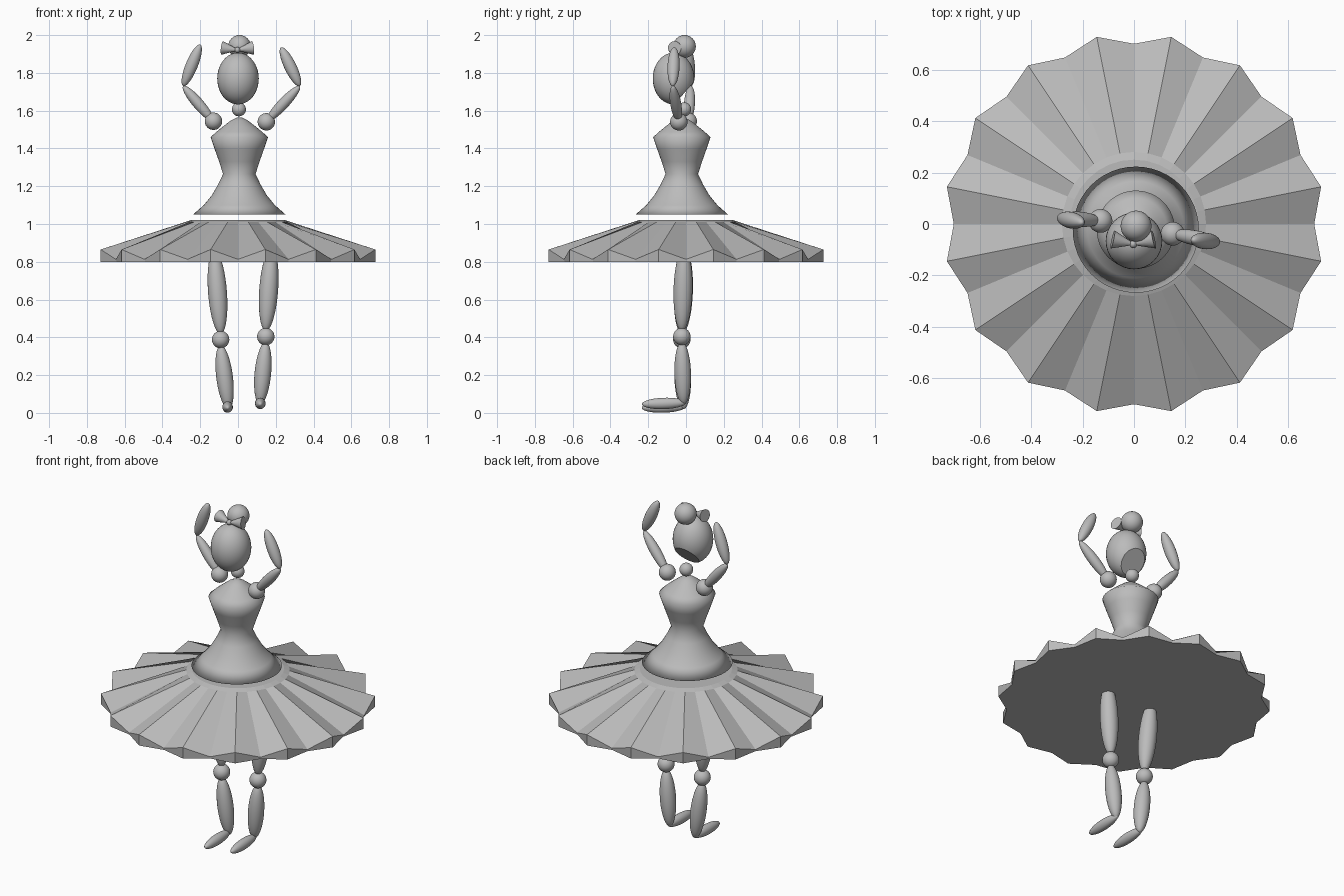
import bpy, bmesh, math
from mathutils import Vector, Matrix

cube = bpy.data.objects.get("Cube")
if cube:
    bpy.data.objects.remove(cube, do_unlink=True)

grey = bpy.data.materials.new("plain grey")
grey.use_nodes = True
grey.diffuse_color = (0.5, 0.5, 0.5, 1)
grey.node_tree.nodes["Principled BSDF"].inputs["Base Color"].default_value = (0.5, 0.5, 0.5, 1)


def finish(bm, name, smooth=True):
    bmesh.ops.recalc_face_normals(bm, faces=bm.faces[:])
    for f in bm.faces:
        f.smooth = smooth
    mesh = bpy.data.meshes.new(name)
    bm.to_mesh(mesh)
    bm.free()
    mesh.materials.append(grey)
    ob = bpy.data.objects.new(name, mesh)
    bpy.context.collection.objects.link(ob)
    return ob


def ball(name, centre, radii, rotation=Matrix()):
    if not isinstance(radii, tuple):
        radii = (radii,) * 3
    bm = bmesh.new()
    bmesh.ops.create_uvsphere(bm, u_segments=32, v_segments=20, radius=1)
    bm.transform(Matrix.Translation(centre) @ rotation @ Matrix.Diagonal((*radii, 1)))
    return finish(bm, name)


def limb(name, start, end, radius):
    """Ellipsoid stretched between two points."""
    a, b = Vector(start), Vector(end)
    turn = (b - a).to_track_quat("Z", "Y").to_matrix().to_4x4()
    return ball(name, (a + b) / 2, (radius, radius, (b - a).length / 2), turn)


def ring(bm, count, place):
    """Closed loop of vertices; place(i) gives radius and height."""
    loop = []
    for i in range(count):
        r, z = place(i)
        t = 2 * math.pi * i / count
        loop.append(bm.verts.new((r * math.cos(t), r * math.sin(t), z)))
    return loop


def bridge(bm, a, b):
    n = len(a)
    for i in range(n):
        j = (i + 1) % n
        bm.faces.new((a[i], a[j], b[j], b[i]))


# Bodice with flared hips, turned from a profile
profile = [(0.245, 1.05), (0.188, 1.1), (0.145, 1.153), (0.112, 1.21), (0.086, 1.265),
           (0.107, 1.33), (0.13, 1.395), (0.152, 1.46), (0.122, 1.487), (0.088, 1.515),
           (0.045, 1.548), (0.015, 1.563)]
bm = bmesh.new()
loops = [ring(bm, 48, lambda i, p=p: p) for p in profile]
for a, b in zip(loops, loops[1:]):
    bridge(bm, a, b)
bm.faces.new(loops[0])
bm.faces.new(loops[-1])
bodice = finish(bm, "bodice")
bodice.location = (0.007, -0.022, 0)

# Pleated skirt: ridges and valleys alternate round the rim
PLEATS = 16
bm = bmesh.new()
loops = [ring(bm, PLEATS * 2, place) for place in (
    lambda i: (0.25, 1.02),
    lambda i: (0.28, 1.01),
    lambda i: (0.741, 0.865) if i % 2 else (0.7, 0.813),
    lambda i: (0.741, 0.8) if i % 2 else (0.695, 0.8))]
for a, b in zip(loops, loops[1:]):
    bridge(bm, a, b)
bm.faces.new(loops[0])
bm.faces.new(loops[-1])
skirt = finish(bm, "skirt", smooth=False)
skirt.rotation_euler.z = 0

# Neck and hair bun
ball("neck", (0.005, -0.01, 1.607), 0.037)
ball("hair_bun", (0.008, -0.008, 1.94), 0.06)

# Head, flattened at the lower back towards the chin
head = ball("head", (0, -0.066, 1.77), (0.11, 0.11, 0.137))
bm = bmesh.new()
bm.from_mesh(head.data)
cut = bmesh.ops.bisect_plane(bm, geom=bm.verts[:] + bm.edges[:] + bm.faces[:],
                             plane_co=(0, 0.04, 1.75), plane_no=(0, 0.755, -0.656),
                             clear_outer=True)
rim = [e for e in cut["geom_cut"] if isinstance(e, bmesh.types.BMEdge)]
for f in bmesh.ops.contextual_create(bm, geom=rim)["faces"]:
    f.smooth = False
    for e in f.edges:
        e.smooth = False
bm.to_mesh(head.data)
bm.free()

# Hair bow: knot and two cones widening outwards
knot = Vector((-0.003, -0.078, 1.922))
ball("bow_knot", knot, 0.015)
for side, label in ((1, "left"), (-1, "right")):
    axis = Vector((side * 0.08, 0.018, 0.01))
    bm = bmesh.new()
    bmesh.ops.create_cone(bm, cap_ends=True, segments=24, radius1=0.004, radius2=0.036,
                          depth=axis.length)
    turn = axis.to_track_quat("Z", "Y").to_matrix().to_4x4()
    bm.transform(Matrix.Translation(knot + axis / 2) @ turn)
    loop = finish(bm, "bow_loop_" + label)
    for p in loop.data.polygons:
        p.use_smooth = len(p.vertices) == 4

# Arms: shoulder, elbow and hand points
arms = {"right": ((-0.13, 0.012, 1.544), (-0.29, 0.025, 1.73), (-0.2, 0.005, 1.95)),
        "left": ((0.15, -0.038, 1.541), (0.327, -0.07, 1.73), (0.228, -0.062, 1.935))}
for label, (shoulder, elbow, hand) in arms.items():
    ball("shoulder_" + label, shoulder, 0.046)
    limb("upper_arm_" + label, shoulder, elbow, 0.029)
    limb("forearm_" + label, elbow, hand, 0.032)

# Legs: hip, knee, ankle and foot centre points
legs = {"right": ((-0.125, -0.005, 0.86), (-0.092, -0.022, 0.388),
                  (-0.05, -0.013, 0.02), (-0.055, -0.117, 0.031)),
        "left": ((0.178, -0.01, 0.87), (0.147, -0.022, 0.404),
                 (0.116, -0.013, 0.045), (0.118, -0.117, 0.05))}
for label, (hip, knee, ankle, foot) in legs.items():
    k = Vector(knee)
    limb("thigh_" + label, hip, k + Vector((0, 0, 0.03)), 0.05)
    ball("knee_" + label, knee, 0.046)
    limb("shin_" + label, k - Vector((0, 0, 0.03)), ankle, 0.044)
    ball("foot_" + label, foot, (0.028, 0.117, 0.03), Matrix.Rotation(math.radians(2), 4, "X"))
